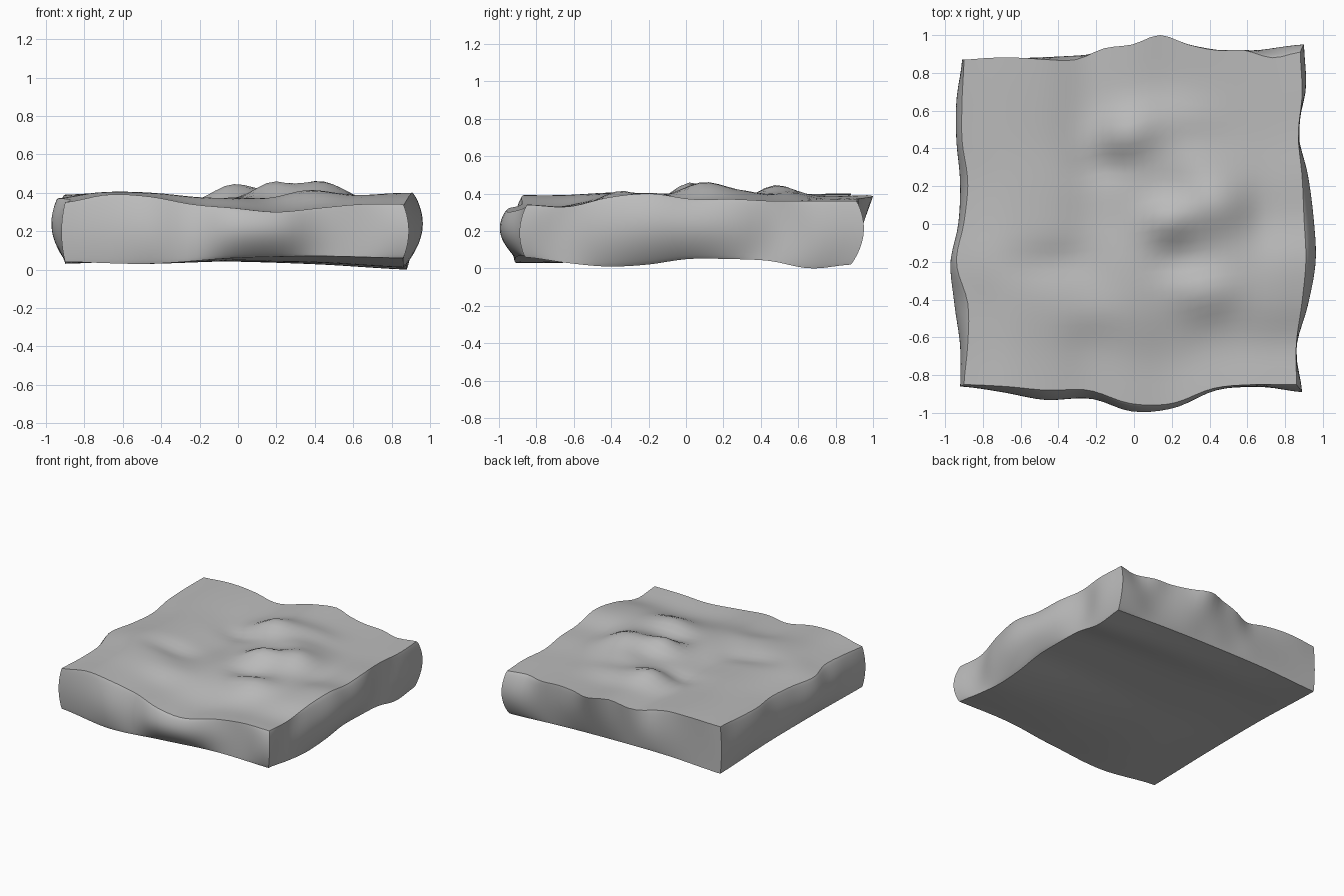
import bpy
import bmesh
import math

cube = bpy.data.objects.get("Cube")
if cube:
    bpy.data.objects.remove(cube, do_unlink=True)

CUTS = 35

# Each side in hundredths, sampled evenly along its length:
# outlines of the rim, middle and base of the wall, then rim and base heights
SIDES = {
    "front": ((-85, -86, -88, -88, -95, -95, -87, -85, -85),
              (-86, -89, -93, -92, -99, -97, -88, -86, -89),
              (-85, -91, -91, -87, -86),
              (35, 39, 38, 34, 32, 30, 32, 34, 34),
              (4, 3, 6, 7, 6)),
    "back": ((87, 88, 88, 87, 87, 93, 95, 100, 95, 92, 92, 88, 91),
             (87, 88, 90, 94, 91, 95),
             (87, 88),
             (39, 40, 39, 35, 39, 38, 37, 36, 36),
             (3, 5, 5, 4, 2)),
    "minus_x": ((-90, -88, -88, -94, -90, -88, -91, -91, -90),
                (-92, -92, -95, -97, -93, -92, -94, -94, -91),
                (-90, -90),
                (35, 37, 37, 39),
                (4, 5, 5, 3)),
    "plus_x": ((86, 86, 89, 91, 90, 89, 87, 89, 88),
               (89, 86, 92, 96, 95, 92, 87, 91, 90),
               (86, 88),
               (34, 33, 38, 40, 37, 37, 36, 36, 36),
               (6, 3, 1, 2, 5, 5, 4, 0, 2)),
}

# Mounds and hollows on the top: x, y, height, x radius, y radius
MOUNDS = (
    (.42, .1, .1, .18, .17), (.18, .02, .09, .13, .12),
    (.3, .33, .04, .2, .13), (-.04, .47, .06, .15, .12),
    (.2, .55, .04, .25, .13), (.36, -.36, .05, .18, .13),
    (.25, -.2, -.02, .15, .08), (-.42, -.2, -.03, .2, .1),
    (-.2, -.47, .02, .18, .13), (-.15, .3, -.02, .15, .08),
    (.68, 0, -.02, .1, .25),
)


def lerp(a, b, t):
    return a + (b - a) * t


def sample(values, t):
    """Smooth curve through evenly spaced values."""
    last = len(values) - 1
    i = min(int(t * last), last - 1)
    f = t * last - i
    p0, p1 = values[max(i - 1, 0)], values[i]
    p2, p3 = values[i + 1], values[min(i + 2, last)]
    slope_a, slope_b = (p2 - p0) / 2, (p3 - p1) / 2
    bend = 3 * (p2 - p1) - 2 * slope_a - slope_b
    twist = slope_a + slope_b - 2 * (p2 - p1)
    return (p1 + f * (slope_a + f * (bend + f * twist))) / 100


def outline(side, t, w):
    """Side wall position, swelling between the base and the rim."""
    rim, middle, base = (sample(row, t) for row in SIDES[side][:3])
    swell = max(math.sin(math.pi * w), 0) ** .8
    return lerp(base, rim, w) + swell * (middle - (rim + base) / 2)


def blend(row, u, v):
    """Surface height filled in from the four edges."""
    front, back, low, high = (SIDES[s][row] for s in SIDES)
    across = lerp(sample(front, u), sample(back, u), v)
    along = lerp(sample(low, v), sample(high, v), u)
    corners = lerp(lerp(front[0], front[-1], u), lerp(back[0], back[-1], u), v) / 100
    return across + along - corners


def bump(dx, dy, rx, ry):
    return math.exp(-(dx / rx) ** 2 - (dy / ry) ** 2)


def shape(u, v, w):
    """Place a unit cube point on the rock slab."""
    x = lerp(outline("minus_x", v, w), outline("plus_x", v, w), u)
    y = lerp(outline("front", u, w), outline("back", u, w), v)
    top = blend(3, u, v)
    fade = min(1, 30 * u * (1 - u) * v * (1 - v))
    top += fade * sum(h * bump(x - mx, y - my, rx, ry) for mx, my, h, rx, ry in MOUNDS)
    return x, y, lerp(blend(4, u, v), top, w)


# Gridded block with sharp outer edges, then moulded into the slab
bm = bmesh.new()
bmesh.ops.create_cube(bm, size=1)
bmesh.ops.subdivide_edges(bm, edges=bm.edges[:], cuts=CUTS, use_grid_fill=True)
for edge in bm.edges:
    edge.smooth = edge.calc_face_angle(0) < 1
for face in bm.faces:
    face.smooth = True
for vert in bm.verts:
    vert.co = shape(*(min(max(c + .5, 0), 1) for c in vert.co))

# Rest the slab on the ground
lowest = min(vert.co.z for vert in bm.verts)
for vert in bm.verts:
    vert.co.z -= lowest

mesh = bpy.data.meshes.new("rock_slab")
bm.to_mesh(mesh)
bm.free()
rock = bpy.data.objects.new("rock_slab", mesh)
bpy.context.collection.objects.link(rock)

# Plain grey stone
stone = bpy.data.materials.new("grey_stone")
stone.use_nodes = True
colour = (.5, .5, .5, 1)
stone.diffuse_color = colour
stone.node_tree.nodes["Principled BSDF"].inputs["Base Color"].default_value = colour
mesh.materials.append(stone)
